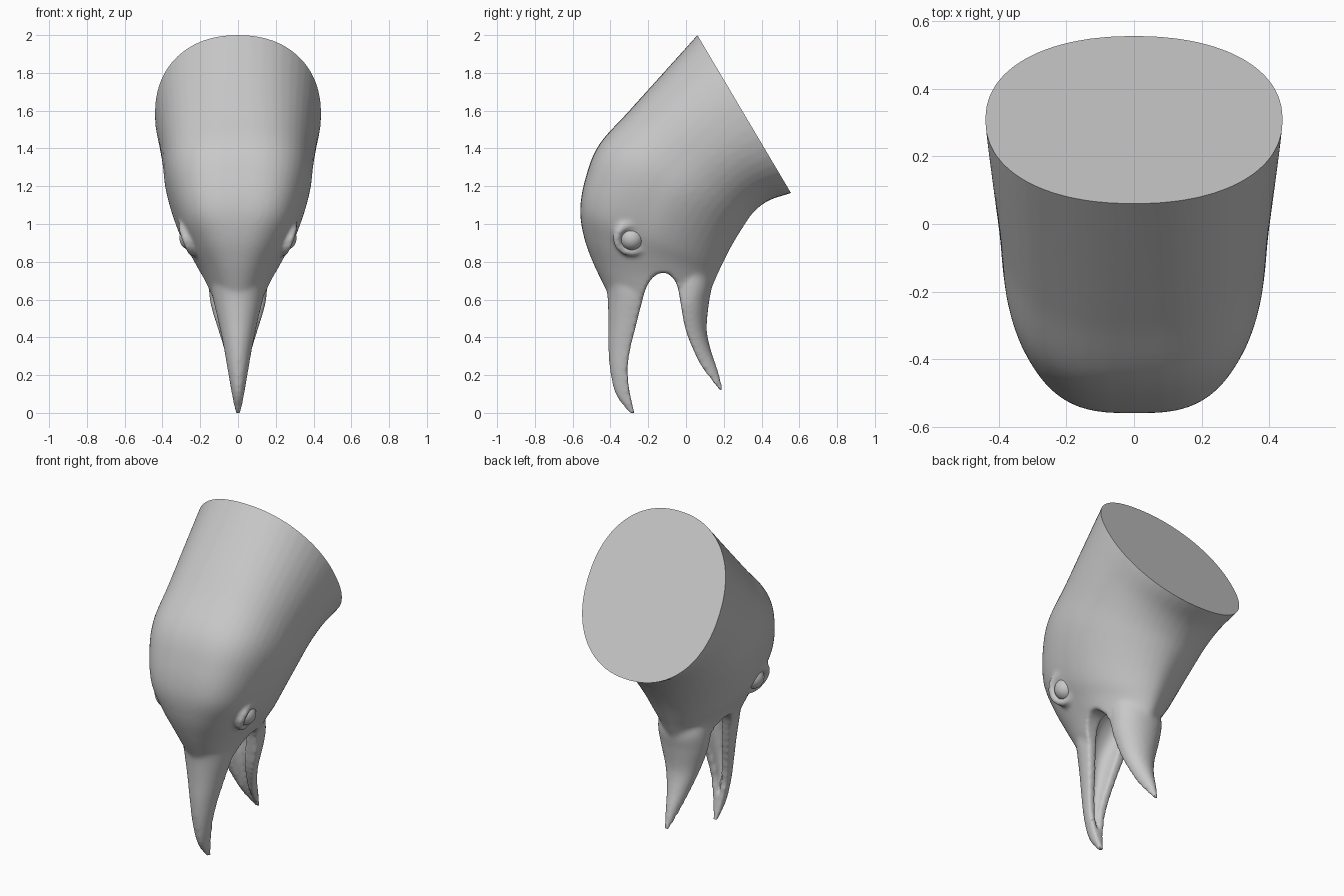
import bpy, bmesh, math
from mathutils import Vector, Matrix

if "Cube" in bpy.data.objects:
    bpy.data.objects.remove(bpy.data.objects["Cube"], do_unlink=True)

GREY = (0.58, 0.58, 0.58, 1)
grey = bpy.data.materials.new("plain_grey")
grey.use_nodes = True
grey.diffuse_color = GREY
grey.node_tree.nodes["Principled BSDF"].inputs["Base Color"].default_value = GREY


def spline(rows, steps=6):
    """Smooth interpolation through rows of values."""
    rows = [Vector(r) for r in rows]
    out = []
    for i in range(len(rows) - 1):
        p0, p1, p2 = rows[max(i - 1, 0)], rows[i], rows[i + 1]
        p3 = rows[min(i + 2, len(rows) - 1)]
        for s in range(steps):
            t = s / steps
            out.append(p1 + (p2 - p0) * (t / 2)
                       + (p0 * 2 - p1 * 5 + p2 * 4 - p3) * (t * t / 2)
                       + (p1 * 3 - p0 - p2 * 3 + p3) * (t ** 3 / 2))
    return out + [rows[-1]]


def skin(bm, rings, closed=False):
    """Join neighbouring rings with quads."""
    sides = len(rings[0])
    for r, q in zip(rings, rings[1:] + rings[:1] if closed else rings[1:]):
        for k in range(sides):
            j = (k + 1) % sides
            bm.faces.new((r[k], r[j], q[j], q[k]))
    if not closed:
        bm.faces.new(rings[0])
        bm.faces.new(rings[-1])


def loft(bm, rows, power=2.0, sides=48):
    """Rows: front y, front z, back y, back z, half width, front and back squareness."""
    rings = []
    for fy, fz, by, bz, w, front_power, back_power in spline([(*r, power, power)[:7] for r in rows]):
        mid = Vector((0, (fy + by) / 2, (fz + bz) / 2))
        half = Vector((0, (by - fy) / 2, (bz - fz) / 2))
        ring = []
        for k in range(sides):
            t = 2 * math.pi * k / sides
            c, s = math.cos(t), math.sin(t)
            e = 2 / (back_power if c > 0 else front_power)
            a = math.copysign(abs(c) ** e, c)
            x = math.copysign(abs(s) ** e, s)
            ring.append(bm.verts.new(mid + half * a + Vector((x * w, 0, 0))))
        rings.append(ring)
    skin(bm, rings)


def lid_ring(bm, centre, look, major, minor, segments=32, sides=10):
    """Torus facing along the look rotation."""
    rings = []
    for i in range(segments):
        a = 2 * math.pi * i / segments
        ring = []
        for k in range(sides):
            b = 2 * math.pi * k / sides
            r = major + minor * math.cos(b)
            ring.append(bm.verts.new(centre + look @ Vector(
                (r * math.cos(a), r * math.sin(a), minor * math.sin(b)))))
        rings.append(ring)
    skin(bm, rings, closed=True)


def finish(bm, name):
    bmesh.ops.recalc_face_normals(bm, faces=bm.faces)
    mesh = bpy.data.meshes.new(name)
    bm.to_mesh(mesh)
    bm.free()
    ob = bpy.data.objects.new(name, mesh)
    bpy.context.collection.objects.link(ob)
    mesh.materials.append(grey)
    bpy.ops.object.select_all(action='DESELECT')
    ob.select_set(True)
    bpy.context.view_layer.objects.active = ob
    return ob


# Cutters: the open gape seen from the side, and the hollow groove within it
bm = bmesh.new()
gape_rows = [(-0.255, -0.06, 0.30), (-0.28, 0.03, 0.245), (-0.30, 0.12, 0.178), (-0.309, 0.24, 0.086),
             (-0.293, 0.35, 0.032), (-0.268, 0.45, -0.004), (-0.243, 0.55, -0.023), (-0.216, 0.65, -0.04),
             (-0.19, 0.70, -0.058), (-0.16, 0.73, -0.085), (-0.13, 0.742, -0.11)]
loft(bm, [(front, z, back, z, 0.5) for front, z, back in gape_rows], power=8)
gape = finish(bm, "gape_cutter")
bm = bmesh.new()
groove_rows = [(-0.33, 0.14, 0.17, 0.014), (-0.345, 0.25, 0.11, 0.026), (-0.345, 0.36, 0.07, 0.042),
               (-0.335, 0.48, 0.045, 0.06), (-0.32, 0.6, 0.04, 0.08), (-0.28, 0.7, 0.02, 0.095),
               (-0.22, 0.78, -0.03, 0.08), (-0.15, 0.83, -0.09, 0.03)]
loft(bm, [(front, z, back, z, w) for front, z, back, w in groove_rows], power=2.6)
throat = finish(bm, "throat_cutter")

bm = bmesh.new()
# Skull and neck, running a little past the cut and down to the beak roots
loft(bm, [(0.14, 2.09, 0.68, 1.21, 0.445, 2.2, 2.2), (0.06, 2.0, 0.56, 1.165, 0.44, 2.2, 2.2),
          (-0.12, 1.8, 0.44, 1.125, 0.42, 2.3, 2.1), (-0.3, 1.6, 0.36, 1.065, 0.40, 2.5, 2.0),
          (-0.46, 1.42, 0.30, 0.98, 0.385, 2.8, 1.85), (-0.53, 1.25, 0.24, 0.88, 0.35, 3.0, 1.75),
          (-0.56, 1.08, 0.19, 0.78, 0.30, 3.1, 1.7), (-0.54, 0.93, 0.16, 0.715, 0.24, 2.7, 1.7),
          (-0.49, 0.79, 0.13, 0.64, 0.185, 2.3, 1.8), (-0.418, 0.64, 0.12, 0.57, 0.145, 2.0, 2.0)])
# Upper beak, overrunning the gape
loft(bm, [(-0.44, 0.80, -0.12, 0.76, 0.13), (-0.43, 0.70, -0.12, 0.68, 0.14),
          (-0.416, 0.62, -0.13, 0.61, 0.135), (-0.412, 0.5, -0.17, 0.5, 0.108),
          (-0.412, 0.36, -0.22, 0.36, 0.078), (-0.402, 0.22, -0.26, 0.21, 0.053),
          (-0.37, 0.09, -0.255, 0.1, 0.032), (-0.29, -0.01, -0.255, 0.005, 0.014)])
# Lower beak, overrunning the gape
loft(bm, [(-0.10, 0.78, 0.12, 0.76, 0.15), (-0.10, 0.68, 0.135, 0.67, 0.155),
          (-0.10, 0.58, 0.12, 0.57, 0.145), (-0.06, 0.44, 0.11, 0.44, 0.105),
          (0.0, 0.31, 0.133, 0.33, 0.068), (0.07, 0.21, 0.168, 0.23, 0.04),
          (0.165, 0.11, 0.2, 0.115, 0.014)])
# Eyelids
for side in (1, -1):
    lid_ring(bm, Vector((0.268 * side, -0.29, 0.925)),
             Vector((side, 0.15, -0.35)).to_track_quat('Z', 'Y'), 0.078, 0.022)

# Fuse the body, open the mouth, then soften
head = finish(bm, "bird_head")
fuse = head.modifiers.new("fuse", 'REMESH')
for cutter in (gape, throat):
    cut = head.modifiers.new(cutter.name, 'BOOLEAN')
    cut.operation = 'DIFFERENCE'
    cut.solver = 'EXACT'
    cut.object = cutter
    cutter.hide_render = True
blend = head.modifiers.new("blend", 'REMESH')
for remesh in (fuse, blend):
    remesh.mode = 'VOXEL'
    remesh.voxel_size = 0.011
soft = head.modifiers.new("soften", 'SMOOTH')
soft.factor = 0.5
soft.iterations = 7
for name in [m.name for m in head.modifiers]:
    bpy.ops.object.modifier_apply(modifier=name)
for cutter in (gape, throat):
    bpy.data.objects.remove(cutter, do_unlink=True)

# Flat neck cut
bm = bmesh.new()
bm.from_mesh(head.data)
cut = bmesh.ops.bisect_plane(bm, geom=bm.verts[:] + bm.edges[:] + bm.faces[:],
                             plane_co=(0, 0.06, 2.0), plane_no=(0, 0.86, 0.51), clear_outer=True)
rim_edges = [e for e in cut["geom_cut"] if isinstance(e, bmesh.types.BMEdge) and e.is_boundary]
bmesh.ops.holes_fill(bm, edges=rim_edges)
for f in bm.faces:
    f.material_index = 0
bm.to_mesh(head.data)
bm.free()
head.data.materials.clear()
head.data.materials.append(grey)
bpy.ops.object.shade_smooth_by_angle(angle=math.radians(45))

# Eyeballs
for side, name in ((1, "left_eye"), (-1, "right_eye")):
    bm = bmesh.new()
    bmesh.ops.create_uvsphere(bm, u_segments=32, v_segments=20, radius=0.064,
                              matrix=Matrix.Translation((0.246 * side, -0.288, 0.925)))
    finish(bm, name)
    bpy.ops.object.shade_smooth()
